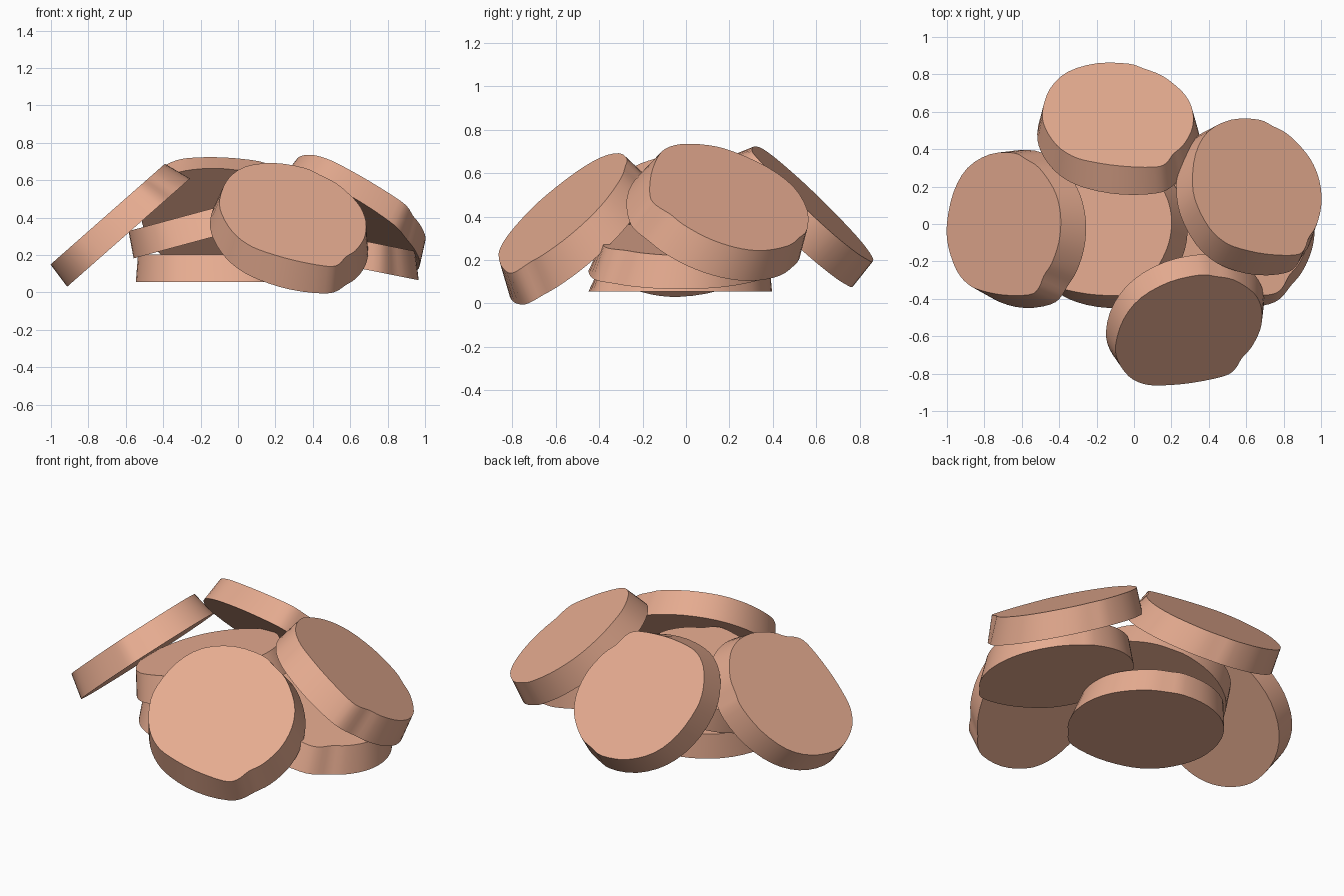
import bpy, bmesh
from mathutils import Vector, Matrix
from math import radians, atan2, cos, sin

if "Cube" in bpy.data.objects:
    bpy.data.objects.remove(bpy.data.objects["Cube"])

# Shared uneven outline of one slice (top face)
OUTLINE = [(.07, .38), (-.10, .373), (-.26, .30), (-.36, .17), (-.407, .0), (-.397, -.12),
           (-.34, -.245), (-.26, -.32), (-.165, -.355), (.0, -.38), (.18, -.378), (.245, -.345),
           (.285, -.275), (.34, -.21), (.39, -.10), (.405, .01), (.39, .11), (.345, .20),
           (.25, .30), (.155, .347)]
THICK = 0.148

mat = bpy.data.materials.new("salmon_pink")
mat.diffuse_color = (0.79, 0.41, 0.28, 1)
mat.use_nodes = True
mat.node_tree.nodes["Principled BSDF"].inputs["Base Color"].default_value = mat.diffuse_color


def smooth_loop(pts, steps=3):
    """Closed Catmull-Rom curve through the points."""
    out, n = [], len(pts)
    for i in range(n):
        a, b, c, d = (Vector(pts[(i + k) % n]) for k in (-1, 0, 1, 2))
        for s in range(steps):
            t = s / steps
            out.append(.5 * (2 * b + (c - a) * t + (2 * a - 5 * b + 4 * c - d) * t ** 2
                             + (3 * b - a - 3 * c + d) * t ** 3))
    return out


def under(p):
    """Point of the rounder, wider underside below an outline point."""
    a = atan2(p.y * 1.06, p.x)
    x = .5 * p.x * 1.08 + .5 * .437 * cos(a)
    y = .5 * p.y * 1.11 + .5 * .422 * sin(a)
    return (x + .017, y - .027, -THICK)


def slice_mesh():
    """Round slice; origin at the centre of its top face."""
    bm = bmesh.new()
    loop = smooth_loop(OUTLINE)
    top = [bm.verts.new((p.x, p.y, 0)) for p in loop]
    low = [bm.verts.new(under(p)) for p in loop]
    bm.faces.new(top)
    bm.faces.new(low[::-1])
    n = len(top)
    for i in range(n):
        j = (i + 1) % n
        bm.faces.new((top[i], low[i], low[j], top[j]))
    bmesh.ops.recalc_face_normals(bm, faces=bm.faces)
    me = bpy.data.meshes.new("slice")
    bm.to_mesh(me)
    bm.free()
    me.materials.append(mat)
    return me


def place(name, centre, normal, yaw=0):
    """Put a slice with its top face centre and facing direction."""
    ob = bpy.data.objects.new(name, slice_mesh())
    bpy.context.collection.objects.link(ob)
    tilt = Vector((0, 0, 1)).rotation_difference(Vector(normal).normalized())
    ob.matrix_world = (Matrix.Translation(centre) @ tilt.to_matrix().to_4x4()
                       @ Matrix.Rotation(radians(yaw), 4, 'Z'))
    bpy.ops.object.select_all(action='DESELECT')
    ob.select_set(True)
    bpy.context.view_layer.objects.active = ob
    bpy.ops.object.shade_smooth_by_angle(angle=radians(40))


# Stacked core of the pile
place("base_slice", (-.125, 0, .204), (0, 0, 1))
place("lower_right_slice", (.55, 0, .30), (.2, 0, 1))
place("middle_slice", (-.19, 0, .435), (-.27, 0, 1))
# Slices leaning around the core
place("left_slice", (-.695, 0, .42), (-.66, 0, .75))
place("back_slice", (-.085, .585, .46), (.1, .69, .72))
place("right_slice", (.657, .2, .485), (.516, .31, .80), 3)
place("front_slice", (.295, -.568, .425), (.26, -.64, .72), 7)
